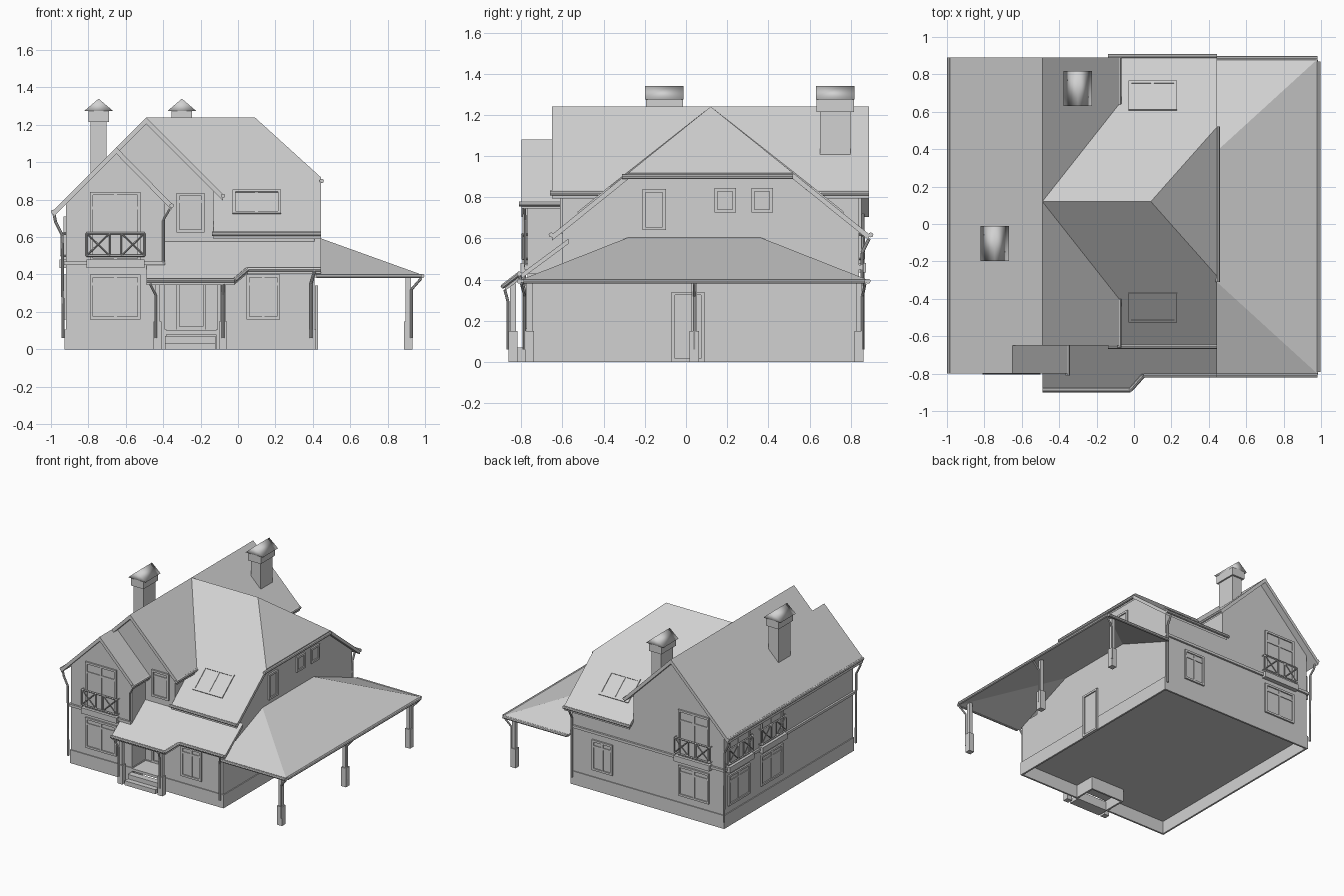
import bpy, bmesh
from mathutils import Vector

cube = bpy.data.objects.get("Cube")
if cube:
    bpy.data.objects.remove(cube, do_unlink=True)

grey = bpy.data.materials.new("plain_light_grey")
grey.use_nodes = True
grey.diffuse_color = (0.64, 0.64, 0.64, 1)
grey.node_tree.nodes["Principled BSDF"].inputs["Base Color"].default_value = (0.64, 0.64, 0.64, 1)


def finish(name, bm):
    bmesh.ops.recalc_face_normals(bm, faces=bm.faces)
    mesh = bpy.data.meshes.new(name)
    bm.to_mesh(mesh)
    bm.free()
    mesh.materials.append(grey)
    obj = bpy.data.objects.new(name, mesh)
    bpy.context.collection.objects.link(obj)
    return obj


def add_box(bm, lo, hi):
    lo, hi = Vector(lo), Vector(hi)
    for v in bmesh.ops.create_cube(bm, size=1)["verts"]:
        v.co = (lo + hi) / 2 + v.co * (hi - lo)


def box(name, lo, hi):
    bm = bmesh.new()
    add_box(bm, lo, hi)
    return finish(name, bm)


def add_rod(bm, p, q, r, sides=8):
    p, q = Vector(p), Vector(q)
    verts = bmesh.ops.create_cone(bm, cap_ends=True, segments=sides, radius1=r,
                                  radius2=r, depth=(q - p).length)["verts"]
    turn = (q - p).to_track_quat('Z', 'Y')
    for v in verts:
        v.co = (p + q) / 2 + turn @ v.co


def pipe(name, points, r=0.008):
    bm = bmesh.new()
    for p, q in zip(points, points[1:]):
        add_rod(bm, p, q, r)
    return finish(name, bm)


def slab(name, outlines, drop):
    """Sheets given by their top outline, thickened straight down."""
    bm = bmesh.new()
    for pts in outlines:
        face = bm.faces.new([bm.verts.new(p) for p in pts])
        extra = bmesh.ops.extrude_face_region(bm, geom=[face], use_keep_orig=True)["geom"]
        for v in extra:
            if isinstance(v, bmesh.types.BMVert):
                v.co.z -= drop
    return finish(name, bm)


def hull(name, points):
    bm = bmesh.new()
    for p in points:
        bm.verts.new(p)
    bmesh.ops.convex_hull(bm, input=bm.verts)
    return finish(name, bm)


def window(name, centre, u, n, w, h, cols=2, transom=True, v=(0, 0, 1), relief=1):
    """Framed window in the plane of u and v, facing n."""
    c, u, n, v = Vector(centre), Vector(u), Vector(n), Vector(v)
    bm = bmesh.new()

    def piece(a0, a1, b0, b1, d):
        for p in bmesh.ops.create_cube(bm, size=1)["verts"]:
            a = (a0 + a1) / 2 + p.co.x * (a1 - a0)
            b = (b0 + b1) / 2 + p.co.y * (b1 - b0)
            p.co = c + u * a + v * b + n * (p.co.z + 0.4) * d * relief

    x, y, t = w / 2, h / 2, 0.016
    piece(-x, x, -y, y, 0.004)
    for s in (-1, 1):
        piece(s * x, s * (x - t), -y, y, 0.014)
        piece(-x, x, s * y, s * (y - t), 0.014)
    for i in range(1, cols):
        a = -x + w * i / cols
        piece(a - t / 2, a + t / 2, -y, y, 0.01)
    if transom:
        piece(-x, x, y * 0.5, y * 0.5 + t, 0.01)
    return finish(name, bm)


def balcony(name, centre, u, n, w):
    """Shallow ledge with a crossed rail."""
    c, u, n = Vector(centre), Vector(u), Vector(n)
    bm = bmesh.new()
    out, low, high = n * 0.025, Vector((0, 0, 0.03)), Vector((0, 0, 0.15))
    a, b = c - u * w / 2, c + u * w / 2
    for z in (low, high):
        add_rod(bm, a + out + z, b + out + z, 0.006, 4)
    posts = [a.lerp(b, i) for i in (0, .4, .6, 1)]
    for p in posts:
        add_rod(bm, p + out + low, p + out + high, 0.005, 4)
    for i in (0, 2):
        p, q = posts[i] + out, posts[i + 1] + out
        add_rod(bm, p + low, q + high, 0.004, 4)
        add_rod(bm, p + high, q + low, 0.004, 4)
    for z in (low, high):
        for e in (a, b):
            add_rod(bm, e + z, e + out + z, 0.005, 4)
    finish(name + "_rail", bm)
    ends = [a, b + n * 0.035]
    lo = [min(e[i] for e in ends) for i in range(2)] + [c.z - 0.035]
    hi = [max(e[i] for e in ends) for i in range(2)] + [c.z + 0.01]
    box(name + "_ledge", lo, hi)


# Ground floor with recessed entrance, standing on an open plinth
outline = [(-.92, -.77), (-.39, -.77), (-.39, -.6), (-.11, -.6), (-.11, -.77),
           (.41, -.77), (.41, .84), (-.92, .84)]
slab("ground_floor", [[(x, y, 0.43) for x, y in outline]], 0.33)
plinth = bmesh.new()
for p, q in zip(outline, outline[1:] + outline[:1]):
    lo, hi = [f(p[0], q[0]) for f in (min, max)], [f(p[1], q[1]) for f in (min, max)]
    add_box(plinth, (lo[0] - .007, hi[0] - .007, 0), (lo[1] + .007, hi[1] + .007, .105))
finish("plinth", plinth)
box("entrance_floor", (-.39, -.775, .08), (-.11, -.6, .1))
box("lower_step", (-.39, -.86, 0), (-.12, -.78, 0.035))
box("upper_step", (-.39, -.82, 0), (-.12, -.77, 0.07))

# Upper walls
hull("gable_walls", [(x, y, z) for y in (-.6, .84) for x, z in (
    (-.92, .4), (-.92, .79), (-.49, 1.215), (-.13, .85), (-.13, .4))])
hull("front_bay_walls", [(x, y, z) for y in (-.77, -.55) for x, z in (
    (-.92, .4), (-.92, .79), (-.65, 1.055), (-.39, .78), (-.39, .4))])
hull("hipped_wing_walls", [(x, y, z) for x in (-.45, .41) for y, z in (
    (-.6, .4), (-.6, .64), (-.27, .905), (.51, .905), (.84, .64), (.84, .4))]
    + [(-.45, .12, 1.21), (.08, .12, 1.21)])

# Roofs
slab("gable_roof", [
    [(-.99, -.8, .74), (-.65, -.8, 1.08), (-.65, -.65, 1.08), (-.49, -.65, 1.24),
     (-.49, .89, 1.24), (-.99, .89, .74)],
    [(-.49, -.65, 1.24), (-.08, -.65, .83), (-.08, -.4, .83), (-.49, .12, 1.24),
     (-.08, .64, .83), (-.08, .89, .83), (-.49, .89, 1.24)],
    [(-.65, -.8, 1.08), (-.355, -.8, .78), (-.355, -.58, .78), (-.65, -.58, 1.08)]], 0.035)
wing = [(-.49, .12, 1.24), (.09, .12, 1.24), (.445, -.28, .918), (.445, -.65, .62),
        (-.13, -.65, .62), (-.13, -.34, .87)]
slab("hipped_roof", [wing, [(x, .24 - y, z) for x, y, z in wing],
                     [(.09, .12, 1.24), (.445, -.28, .918), (.445, .52, .918)]], 0.03)
slab("porch_roof", [[(x, y, .37 + .74 * (y + .88)) for x, y in (
    (-.49, -.88), (-.02, -.88), (.05, -.8), (.445, -.8), (.445, -.57), (-.39, -.57),
    (-.39, -.76), (-.49, -.76))]], 0.025)
slab("carport_roof", [
    [(.98, -.8, .4), (.98, .88, .4), (.41, .36, .605), (.41, -.28, .605)],
    [(.98, -.8, .4), (.41, -.28, .605), (.41, -.8, .4)],
    [(.98, .88, .4), (.41, .36, .605), (.41, .88, .4)]], 0.015)

# Gutters along the eaves
for name, path in {
    "left": [(-.988, -.8, .735), (-.988, .89, .735)],
    "bay": [(-.355, -.81, .768), (-.355, -.6, .768)],
    "gable_front": [(-.08, -.66, .82), (-.08, -.4, .82)],
    "gable_back": [(-.08, .64, .82), (-.08, .89, .82)],
    "wing_front": [(-.14, -.655, .617), (.445, -.655, .617)],
    "wing_back": [(-.14, .898, .617), (.445, .898, .617)],
    "wing_side": [(.447, -.31, .9), (.447, .52, .9)],
    "porch": [(-.49, -.888, .368), (-.02, -.888, .368), (.05, -.81, .428), (.445, -.81, .428)],
    "carport_front": [(.42, -.81, .392), (.98, -.81, .392)],
    "carport_side": [(.985, -.79, .392), (.985, .87, .392)],
    "carport_back": [(.42, .885, .392), (.98, .885, .392)],
}.items():
    pipe(name + "_gutter", path, 0.012)

# Downpipes
for y in (-.785, .86):
    pipe("left_downpipe", [(-.985, y, .73), (-.975, y, .68), (-.94, y, .61), (-.935, y, .06)])
pipe("bay_downpipe", [(-.365, -.785, .75), (-.4, -.78, .69), (-.4, -.78, .46)], 0.006)
pipe("back_downpipe", [(.4, .89, .6), (.4, .855, .53), (.4, .855, .06)])
pipe("front_downpipe", [(.41, -.81, .42), (.39, -.785, .35), (.39, -.785, .06)])

# Posts on footings, each with its own pipe
for name, x, y, top, ex, ey in (
        ("carport", .91, -.76, .41, .98, -.8), ("carport", .91, .04, .41, .98, .04),
        ("carport", .91, .84, .41, .98, .87), ("porch", -.43, -.84, .38, -.47, -.88),
        ("porch", -.08, -.84, .38, -.08, -.88)):
    box(name + "_footing", (x - .022, y - .022, 0), (x + .022, y + .022, .15))
    box(name + "_post", (x - .014, y - .014, .15), (x + .014, y + .014, top))
    px, py = x + (ex - x) * .25, y + (ey - y) * .6
    pipe(name + "_downpipe", [(ex, ey, top - .03), (px, py, top - .09), (px, py, .06)], 0.007)

# Floor band around the gabled part
box("left_band", (-.935, -.785, .45), (-.915, .855, .47))
box("back_band", (-.935, .835, .45), (.41, .855, .47))
box("front_band", (-.935, -.785, .45), (-.39, -.765, .47))

# Windows, doors and balconies; the side ones are cut short by the eave
X, Y = Vector((1, 0, 0)), Vector((0, 1, 0))
for name, c, u, n, top in (
        ("front", (-.655, -.77), X, -Y, .84), ("back", (-.66, .84), X, Y, .84),
        ("left_rear", (-.92, .66), Y, -X, .71), ("left_middle", (-.92, .25), Y, -X, .71)):
    window(name + "_lower_window", (*c, .28), u, n, .27, .24)
    window(name + "_tall_window", (*c, (top + .47) / 2), u, n, .27, top - .47)
    balcony(name + "_balcony", (*c, .47), u, n, .31)
window("front_right_window", (.135, -.77, .28), X, -Y, .18, .24)
window("back_right_window", (.14, .84, .28), X, Y, .18, .24)
window("dormer_window", (-.255, -.6, .73), X, -Y, .15, .21, 1)
window("side_tall_window", (.41, -.155, .74), Y, X, .115, .2, 1, False)
for y in (.19, .37):
    window("side_small_window", (.41, y, .785), Y, X, .105, .12, 1, False)
window("entrance_door", (-.25, -.6, .24), X, -Y, .16, .27, 1, False)
window("side_door", (.414, .01, .17), Y, X, .16, .34, 1, False)
for name, s in (("front", -1), ("back", 1)):
    slope = Vector((0, -s, .805)).normalized()
    normal = Vector((0, s * .805, 1)).normalized()
    window(name + "_skylight", (.1, .12 + s * .565, 1.24 - .565 * .805), X, normal,
           .26, .2, 2, False, slope, 0.6)

# Chimneys with collar and small pitched cap
for x, y, base in ((-.745, -.105, .9), (-.3, .725, .95)):
    box("chimney_shaft", (x - .043, y - .075, base), (x + .043, y + .075, 1.22))
    box("chimney_collar", (x - .055, y - .09, 1.215), (x + .055, y + .09, 1.28))
    cap = hull("chimney_cap", [(x + a, y + b, z) for b in (-.094, .094)
                               for a, z in ((-.076, 1.275), (0, 1.34), (.076, 1.275))])
    cap.data.shade_smooth()
